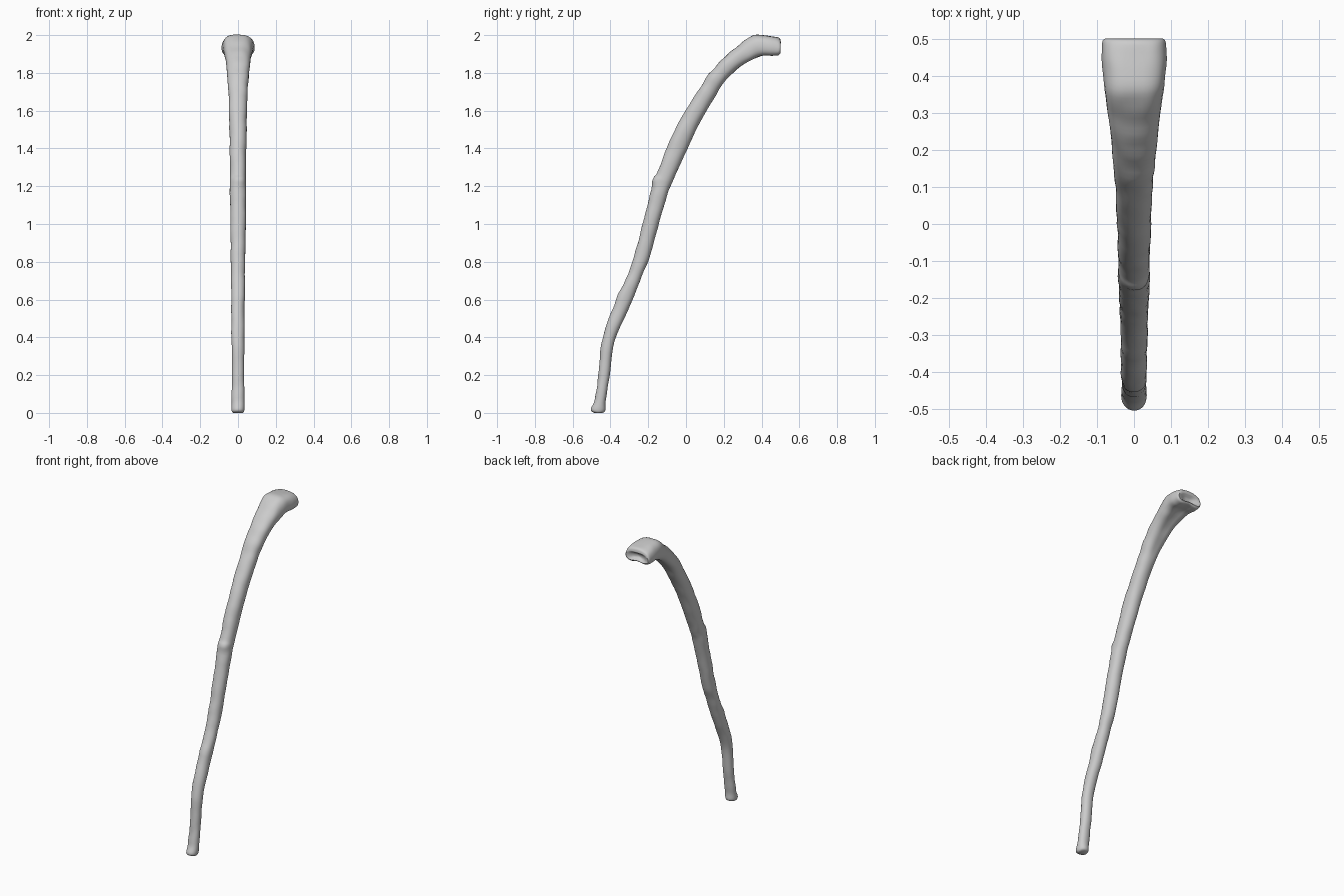
import bpy, bmesh, math
from mathutils import Vector, noise

if "Cube" in bpy.data.objects:
    bpy.data.objects.remove(bpy.data.objects["Cube"])

# Shaft stations: outer edge y, z, inner edge y, z, half width
STATIONS = [
    (-.485, .000, -.445, .000, .026), (-.504, .018, -.428, .012, .034),
    (-.480, .080, -.425, .065, .034), (-.465, .200, -.405, .190, .032),
    (-.440, .400, -.378, .380, .034), (-.370, .600, -.295, .570, .036),
    (-.302, .750, -.235, .720, .036), (-.265, .860, -.192, .825, .038),
    (-.230, 1.00, -.150, .980, .041), (-.184, 1.18, -.100, 1.15, .043),
    (-.175, 1.24, -.077, 1.21, .043), (-.148, 1.28, -.060, 1.25, .042),
    (-.100, 1.41, -.005, 1.37, .044), (-.015, 1.58, .075, 1.54, .047),
    (.060, 1.70, .145, 1.66, .050), (.110, 1.78, .205, 1.75, .056),
    (.200, 1.88, .290, 1.83, .064), (.285, 1.95, .360, 1.868, .074),
    (.350, 1.997, .410, 1.885, .082), (.430, 1.997, .455, 1.885, .087),
    (.490, 1.985, .488, 1.888, .086), (.502, 1.965, .499, 1.900, .080),
]
SIDES, STEPS = 36, 6


def spline(t):
    """Catmull-Rom value along the station list."""
    n = len(STATIONS)
    i = min(int(t), n - 2)
    u = t - i
    p = [STATIONS[max(0, min(n - 1, i + k))] for k in (-1, 0, 1, 2)]
    return [.5 * (2*b + (c-a)*u + (2*a-5*b+4*c-d)*u*u + (3*b-a-3*c+d)*u**3)
            for a, b, c, d in zip(*p)]


def spow(v, e):
    return math.copysign(abs(v) ** e, v)


bm = bmesh.new()
rings = []
count = (len(STATIONS) - 1) * STEPS
for k in range(count + 1):
    fy, fz, by, bz, w = spline(k / STEPS)
    outer, inner = Vector((0, fy, fz)), Vector((0, by, bz))
    mid, half = (outer + inner) / 2, (outer - inner) / 2
    head = max(0, min(1, (mid.y - .10) / .30))
    exponent = 2 / (2.15 + 1.0 * head)
    ring = []
    for s in range(SIDES):
        a = math.tau * s / SIDES
        cx, cn = spow(math.cos(a), exponent), spow(math.sin(a), exponent)
        # head narrows toward its top face and is hollowed underneath
        side = cx * w * (1 - .14 * head * max(0, cn))
        if cn < 0:
            cn *= 1 - .28 * head * math.exp(-(cx / .45) ** 2)
        p = mid + half * cn + Vector((side, 0, 0))
        # uneven bony surface, stronger on the outer side
        amount = (.0025 + .0025 * max(0, cn)) * min(1, k / 8, (count - k) / 6)
        p += (p - mid).normalized() * noise.noise(p * 17) * amount
        ring.append(bm.verts.new(p))
    rings.append(ring)

# Closed foot and dished joint end
centre = sum((v.co for v in rings[-1]), Vector()) / SIDES
for scale, depth in ((.78, .004), (.5, .016), (.22, .022)):
    rings.append([bm.verts.new(centre + (v.co - centre) * scale - Vector((0, depth, 0)))
                  for v in rings[count]])
for lo, hi in zip(rings, rings[1:]):
    for s in range(SIDES):
        n = (s + 1) % SIDES
        bm.faces.new((lo[s], lo[n], hi[n], hi[s]))
bm.faces.new(rings[0][::-1])
bm.faces.new(rings[-1])
bmesh.ops.recalc_face_normals(bm, faces=bm.faces)

mesh = bpy.data.meshes.new("curved_bone")
bm.to_mesh(mesh)
bm.free()
bone = bpy.data.objects.new("curved_bone", mesh)
bpy.context.collection.objects.link(bone)
bpy.context.view_layer.objects.active = bone
bone.select_set(True)
bpy.ops.object.shade_smooth_by_angle(angle=math.radians(50))
